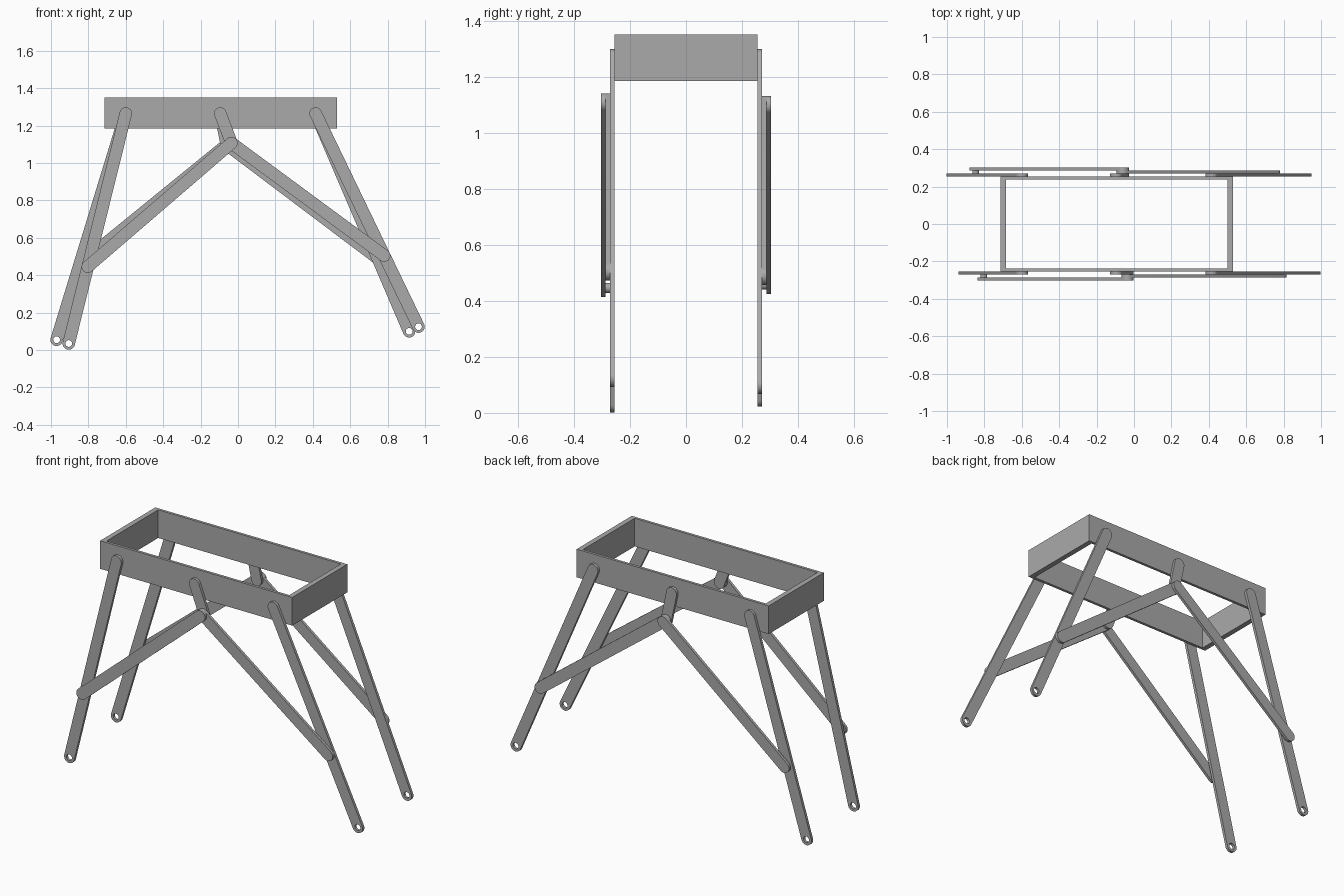
import bpy
import bmesh
from math import pi, cos, sin, atan2, radians
from mathutils import Vector

cube = bpy.data.objects.get("Cube")
if cube:
    bpy.data.objects.remove(cube, do_unlink=True)

# Single grey material
grey = bpy.data.materials.new("plain grey")
grey.use_nodes = True
colour = (0.4, 0.4, 0.4, 1)
grey.diffuse_color = colour
grey.node_tree.nodes["Principled BSDF"].inputs["Base Color"].default_value = colour

RADIUS = 0.033   # half width of every bar
HOLE = 0.018     # foot holes and spacer pins
REACH = 0.844    # distance from hip to the connecting rod joint
LAYER = 0.016    # thickness of every bar
SIDE = 0.255     # half width of the frame


def solid(name, loops, push):
    """Extrude an outline, with optional holes, along a vector."""
    bm = bmesh.new()
    caps = ([], [])
    for loop in loops:
        low = [bm.verts.new(p) for p in loop]
        high = [bm.verts.new(Vector(p) + push) for p in loop]
        for i in range(len(loop)):
            j = (i + 1) % len(loop)
            bm.faces.new((low[i], low[j], high[j], high[i]))
            caps[0].append(bm.edges.get((low[i], low[j])))
            caps[1].append(bm.edges.get((high[i], high[j])))
    for edges in caps:
        bmesh.ops.triangle_fill(bm, edges=edges, use_beauty=True, normal=push.normalized())
    bmesh.ops.recalc_face_normals(bm, faces=bm.faces)
    mesh = bpy.data.meshes.new(name)
    bm.to_mesh(mesh)
    bm.free()
    mesh.materials.append(grey)
    obj = bpy.data.objects.new(name, mesh)
    bpy.context.collection.objects.link(obj)
    bpy.ops.object.select_all(action="DESELECT")
    obj.select_set(True)
    bpy.context.view_layer.objects.active = obj
    bpy.ops.object.shade_smooth_by_angle(angle=radians(30))
    return obj


def arc(centre, radius, start, sweep, y, steps):
    return [(centre[0] + radius * cos(start + sweep * i / steps), y,
             centre[1] + radius * sin(start + sweep * i / steps)) for i in range(steps + 1)]


def circle(centre, radius, y):
    return arc(centre, radius, 0, 2 * pi, y, 24)[:-1]


def bar(name, a, b, side, layer, hole=False):
    """Round-ended flat bar from a to b; layer counts outward from the frame."""
    y = side * (SIDE + layer * LAYER)
    angle = atan2(b[1] - a[1], b[0] - a[0])
    loops = [arc(b, RADIUS, angle - pi / 2, pi, y, 16) + arc(a, RADIUS, angle + pi / 2, pi, y, 16)]
    if hole:
        loops.append(circle(b, HOLE, y))
    solid(name, loops, Vector((0, side * LAYER, 0)))


def rectangle(x0, x1, y, z):
    return [(x0, -y, z), (x1, -y, z), (x1, y, z), (x0, y, z)]


# Open rectangular body frame
solid("body_frame", [rectangle(-0.715, 0.53, SIDE, 1.185),
                     rectangle(-0.685, 0.50, SIDE - 0.016, 1.185)], Vector((0, 0, 0.165)))

# Hip joints shared by both sides
right_hip, crank_axle, left_hip = (-0.6, 1.265), (-0.095, 1.265), (0.415, 1.265)

# Each side: name, direction, crank pin, right foot, left foot
sides = [("front", -1, (-0.035, 1.107), (-0.905, 0.035), (0.965, 0.125)),
         ("back", 1, (-0.06, 1.098), (-0.97, 0.055), (0.915, 0.10))]

for label, side, pin, right_foot, left_foot in sides:
    bar(label + "_crank", crank_axle, pin, side, 0)
    # Legs with connecting rods; the right rod runs one layer further out
    for hand, hip, foot, layer in (("right", right_hip, right_foot, 2),
                                   ("left", left_hip, left_foot, 1)):
        bar(f"{label}_{hand}_leg", hip, foot, side, 0, hole=True)
        h = Vector(hip)
        joint = h + (Vector(foot) - h).normalized() * REACH
        bar(f"{label}_{hand}_rod", pin, joint, side, layer)
        if layer == 2:
            # Pin filling the gap between leg and outer rod
            solid(f"{label}_{hand}_spacer", [circle(joint, HOLE, side * (SIDE + LAYER))],
                  Vector((0, side * LAYER, 0)))
